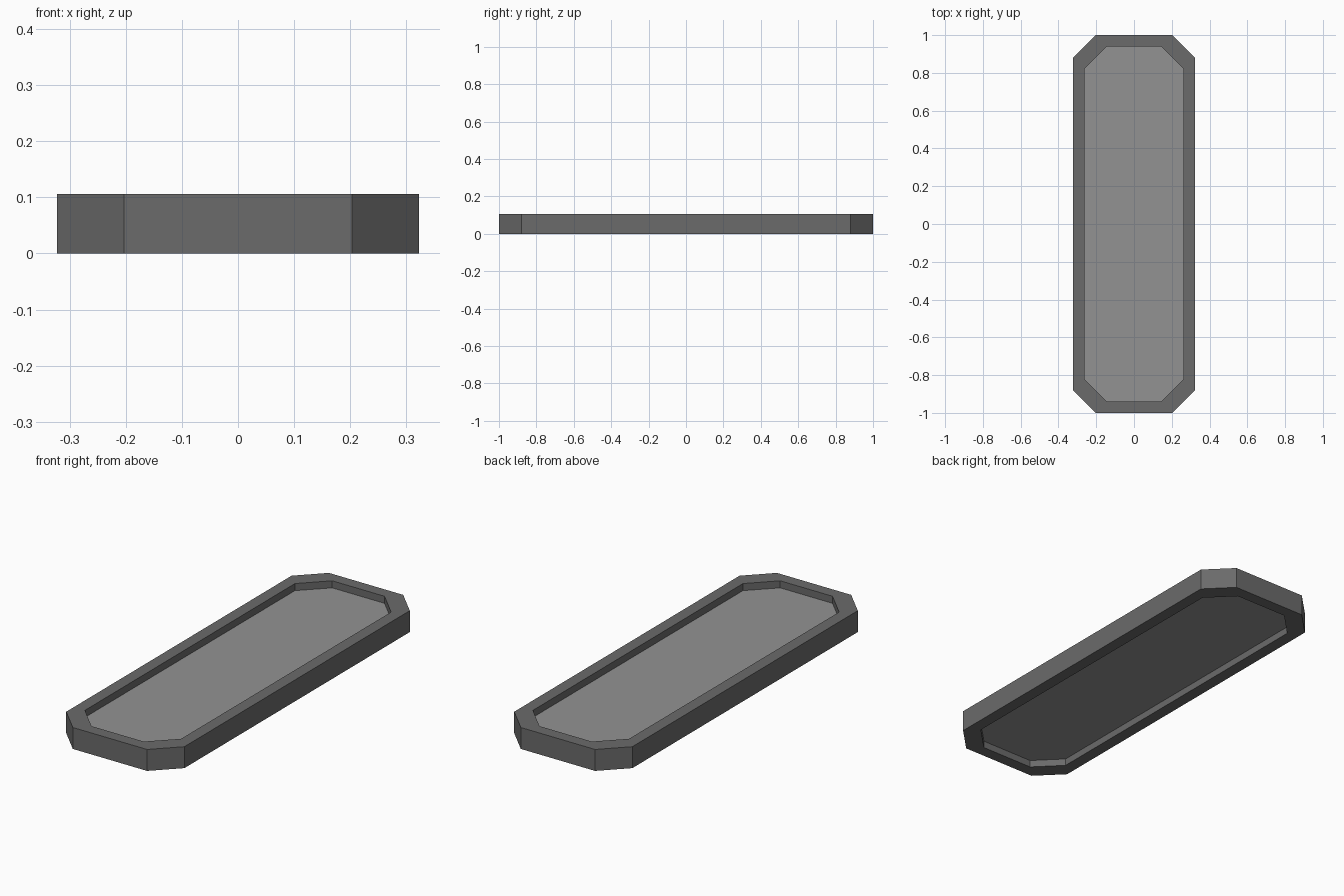
import bpy
import bmesh

cube = bpy.data.objects.get("Cube")
if cube:
    bpy.data.objects.remove(cube, do_unlink=True)

HEIGHT = 0.106
RECESS = 0.035


def material(name, grey):
    mat = bpy.data.materials.new(name)
    mat.use_nodes = True
    colour = (grey, grey, grey, 1)
    mat.diffuse_color = colour
    mat.node_tree.nodes["Principled BSDF"].inputs["Base Color"].default_value = colour
    return mat


def octagon(hx, hy, cut):
    """Rectangle outline with cut corners, counter-clockwise."""
    return [(hx, cut - hy), (hx, hy - cut), (hx - cut, hy), (cut - hx, hy),
            (-hx, hy - cut), (-hx, cut - hy), (cut - hx, -hy), (hx - cut, -hy)]


def add_object(name, bm, mat):
    bmesh.ops.recalc_face_normals(bm, faces=bm.faces)
    mesh = bpy.data.meshes.new(name)
    bm.to_mesh(mesh)
    bm.free()
    mesh.materials.append(mat)
    obj = bpy.data.objects.new(name, mesh)
    bpy.context.collection.objects.link(obj)


def ring(bm, outline, z):
    return [bm.verts.new((x, y, z)) for x, y in outline]


def bridge(bm, a, b):
    for i in range(len(a)):
        j = (i + 1) % len(a)
        bm.faces.new((a[i], a[j], b[j], b[i]))


outer = octagon(0.323, 1.0, 0.12)
inner = octagon(0.263, 0.94, 0.12)

# Raised rim: a closed loop of four rings
bm = bmesh.new()
rings = [ring(bm, outer, 0), ring(bm, outer, HEIGHT),
         ring(bm, inner, HEIGHT), ring(bm, inner, 0)]
for k in range(4):
    bridge(bm, rings[k], rings[(k + 1) % 4])
add_object("rim", bm, material("dark grey", 0.147))

# Panel recessed from both sides of the rim
bm = bmesh.new()
low = ring(bm, inner, RECESS)
high = ring(bm, inner, HEIGHT - RECESS)
bm.faces.new(low)
bm.faces.new(high)
bridge(bm, low, high)
add_object("panel", bm, material("mid grey", 0.29))
